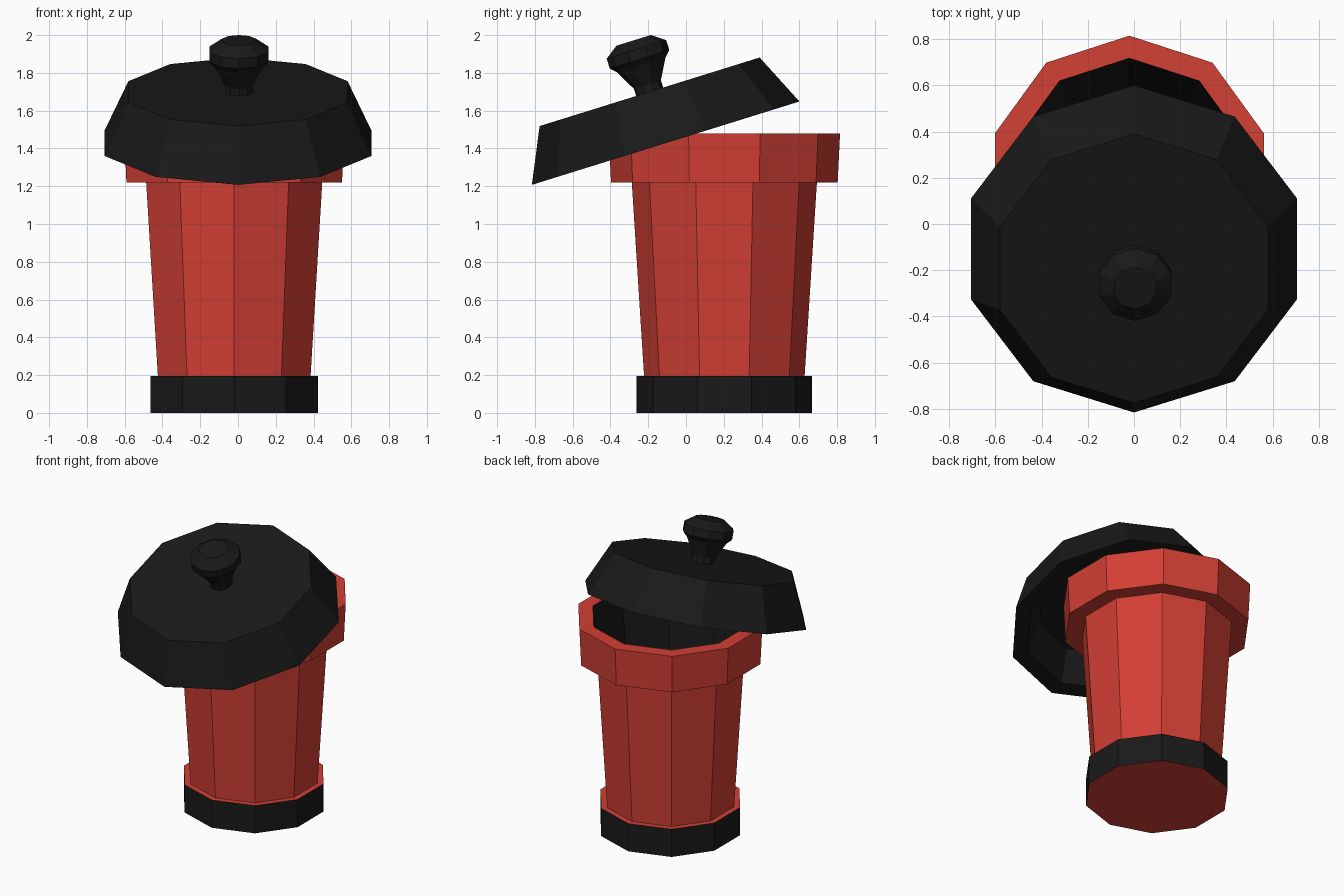
import bpy, bmesh
from math import sin, cos, pi, radians

if "Cube" in bpy.data.objects:
    bpy.data.objects.remove(bpy.data.objects["Cube"])

SIDES = 10


def material(name, color):
    m = bpy.data.materials.new(name)
    m.diffuse_color = color
    m.use_nodes = True
    m.node_tree.nodes["Principled BSDF"].inputs["Base Color"].default_value = m.diffuse_color
    return m


RED = material("red_paint", (0.65, 0.05, 0.035, 1))
BLACK = material("black_rubber", (0.01, 0.01, 0.01, 1))


def lathe(name, profile, black_bands, location, tilt=0):
    """Revolve (radius, height) points into a closed ten-sided solid."""
    bm = bmesh.new()
    rings = [[bm.verts.new((r * sin(2 * pi * k / SIDES), -r * cos(2 * pi * k / SIDES), z))
              for k in range(SIDES)] for r, z in profile]
    for i in range(len(rings) - 1):
        a, b = rings[i], rings[i + 1]
        for k in range(SIDES):
            n = (k + 1) % SIDES
            f = bm.faces.new((a[k], a[n], b[n], b[k]))
            f.material_index = int(i in black_bands)
    bm.faces.new(rings[0][::-1]).material_index = int(0 in black_bands and 1 in black_bands)
    bm.faces.new(rings[-1]).material_index = 1
    bmesh.ops.recalc_face_normals(bm, faces=bm.faces)
    mesh = bpy.data.meshes.new(name)
    bm.to_mesh(mesh)
    bm.free()
    mesh.materials.append(RED)
    mesh.materials.append(BLACK)
    obj = bpy.data.objects.new(name, mesh)
    obj.location = location
    obj.rotation_euler.x = radians(tilt)
    bpy.context.collection.objects.link(obj)
    return obj


# Can: black foot band, tapered red wall, thick rim, black interior
lathe("can", [(0.465, 0), (0.465, 0.195), (0.425, 0.195), (0.49, 1.22),
              (0.60, 1.22), (0.6125, 1.478), (0.515, 1.478), (0.38, 0.2)],
      {0, 6}, (-0.02, 0.203, 0))

# Lid and knob share a tilted axis, origin at the middle of the lid top
TILT = 17.3
LID_TOP = (0, -0.1925, 1.70)
lathe("lid", [(0.52, -0.085), (0.64, -0.285), (0.742, -0.285), (0.61, 0)],
      {0, 1, 2}, LID_TOP, TILT)
lathe("lid_knob", [(0.075, -0.01), (0.075, 0.04), (0.135, 0.15), (0.165, 0.18),
                   (0.165, 0.235), (0.095, 0.285)],
      {0, 1, 2, 3, 4}, (0.005, LID_TOP[1], LID_TOP[2]), TILT)
